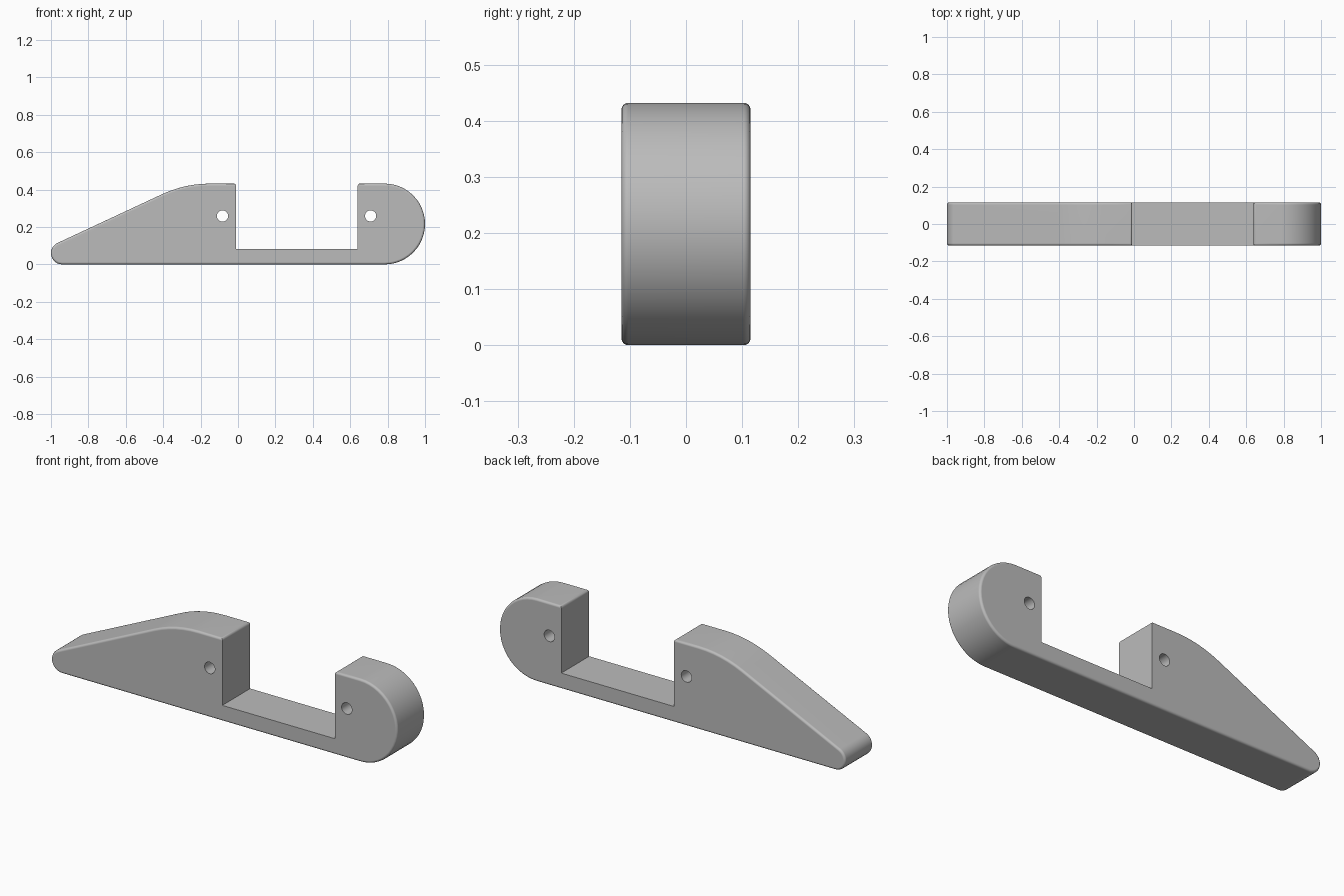
import bpy, bmesh, math
from mathutils import Vector

cube = bpy.data.objects.get("Cube")
if cube:
    bpy.data.objects.remove(cube)

HALF = 0.115      # half thickness
TOP = 0.432       # overall height
RIM = 0.012       # rounding of outer rims
GAP_L, GAP_R, FLOOR = -0.01, 0.64, 0.083
SLOPE = 25        # ramp angle in degrees

gray = bpy.data.materials.new("plain_gray")
gray.use_nodes = True
colour = (0.5, 0.5, 0.5, 1)
gray.diffuse_color = colour
gray.node_tree.nodes["Principled BSDF"].inputs["Base Color"].default_value = colour


def arc(cx, cz, r, start, end, steps):
    """Points on an arc, angles in degrees."""
    angles = [math.radians(start + (end - start) * i / steps) for i in range(steps + 1)]
    return [(cx + r * math.cos(a), cz + r * math.sin(a)) for a in angles]


def prism(name, outline, half, rim=0):
    """Extrude an x-z outline along y and optionally round both rims."""
    bm = bmesh.new()
    face = bm.faces.new([bm.verts.new((x, -half, z)) for x, z in outline])
    ext = bmesh.ops.extrude_face_region(bm, geom=[face])
    moved = [g for g in ext["geom"] if isinstance(g, bmesh.types.BMVert)]
    bmesh.ops.translate(bm, verts=moved, vec=Vector((0, 2 * half, 0)))
    bmesh.ops.recalc_face_normals(bm, faces=bm.faces)
    if rim:
        rims = [e for e in bm.edges if abs(e.verts[0].co.y - e.verts[1].co.y) < 1e-6]
        bmesh.ops.bevel(bm, geom=rims, offset=rim, segments=4, profile=0.5, affect="EDGES")
    mesh = bpy.data.meshes.new(name)
    bm.to_mesh(mesh)
    bm.free()
    obj = bpy.data.objects.new(name, mesh)
    bpy.context.collection.objects.link(obj)
    mesh.materials.append(gray)
    return obj


# Body: rounded tip, flat base, round end, curved crest, ramp
tip, big, crest = 0.06, TOP / 2, 0.6
slope = math.radians(SLOPE)
ramp_x = -1 + tip - tip * math.sin(slope)
ramp_z = tip + tip * math.cos(slope)
crest_x = ramp_x + (TOP - ramp_z) / math.tan(slope) + crest * math.tan(slope / 2)
outline = (arc(-1 + tip, tip, tip, 90 + SLOPE, 270, 12)
           + arc(1 - big, big, big, -90, 90, 24)
           + arc(crest_x, TOP - crest, crest, 90, 90 + SLOPE, 6))
body = prism("clamp_body", outline, HALF, RIM)

# Notch cutter, flared at the top so the inner top edges come out rounded
z = TOP - RIM
notch = ([(GAP_L, FLOOR), (GAP_R, FLOOR)]
         + arc(GAP_R + RIM, z, RIM, 180, 90, 4)
         + [(GAP_R + RIM, TOP + 0.1), (GAP_L - RIM, TOP + 0.1)]
         + arc(GAP_L - RIM, z, RIM, 90, 0, 4))
cutters = [prism("notch_cutter", notch, 0.3)]

# Pin holes through both ends
for name, x in (("left_pin_cutter", 0.709), ("right_pin_cutter", -0.083)):
    cutters.append(prism(name, arc(x, 0.259, 0.03, 0, 360, 32)[:-1], 0.3))

bpy.context.view_layer.objects.active = body
body.select_set(True)
for cutter in cutters:
    cutter.hide_render = True
    mod = body.modifiers.new(cutter.name, "BOOLEAN")
    mod.operation, mod.solver, mod.object = "DIFFERENCE", "EXACT", cutter
    bpy.ops.object.modifier_apply(modifier=mod.name)
    bpy.data.objects.remove(cutter)

# Smooth curves with crisp notch edges and flat sides
bpy.ops.object.shade_smooth_by_angle(angle=math.radians(30))
weighted = body.modifiers.new("even_shading", "WEIGHTED_NORMAL")
weighted.keep_sharp = True
